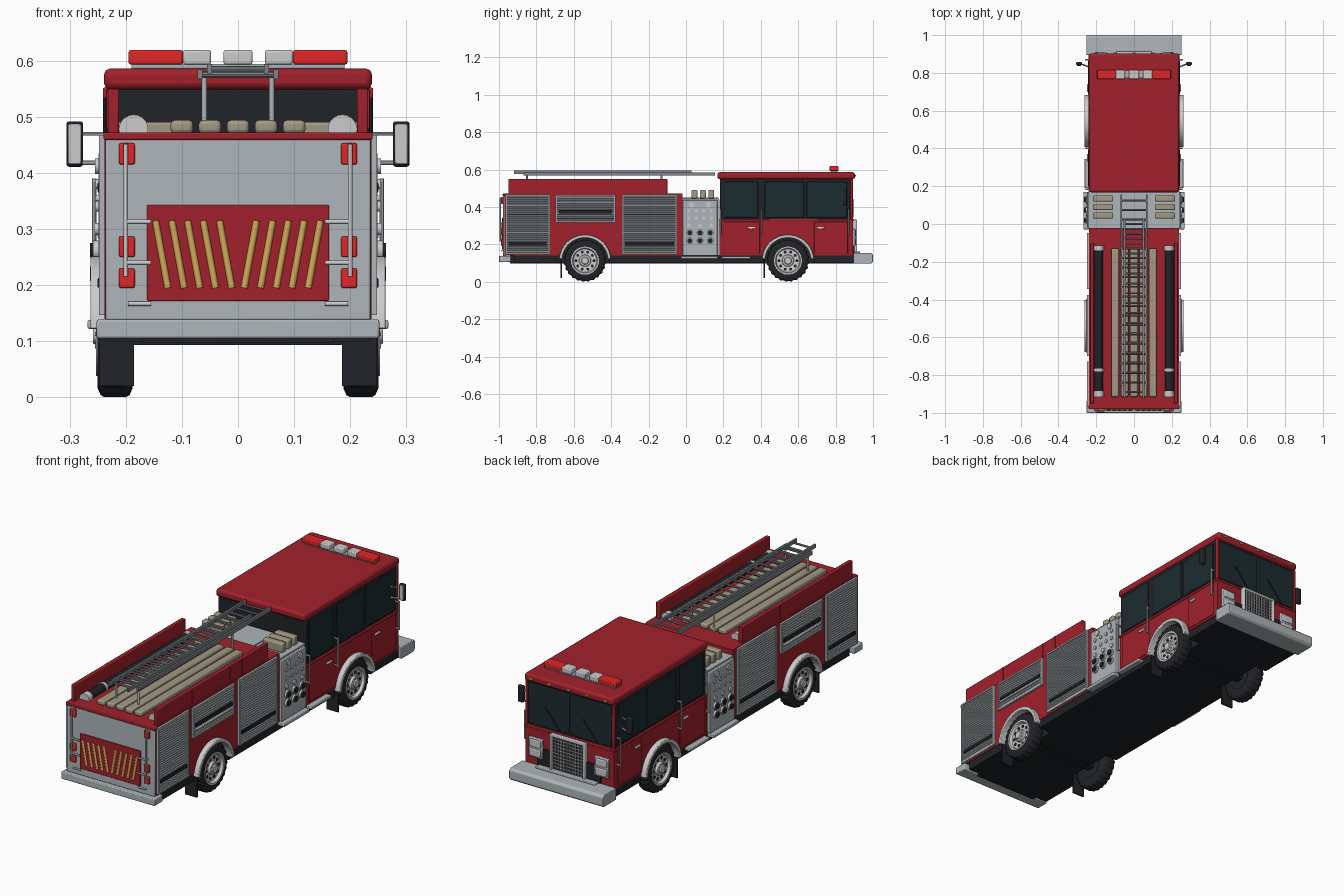
import bpy, bmesh, math
from mathutils import Vector, Matrix

if "Cube" in bpy.data.objects:
    bpy.data.objects.remove(bpy.data.objects["Cube"])

def mat(name, r, g, b):
    m = bpy.data.materials.new(name)
    m.diffuse_color = (r, g, b, 1)
    m.use_nodes = True
    m.node_tree.nodes["Principled BSDF"].inputs["Base Color"].default_value = m.diffuse_color
    return m

RED = mat("red", .36, .015, .025)
LAMP = mat("lamp_red", .75, .02, .02)
BLACK = mat("black", .015, .017, .02)
GLASS = mat("glass", .012, .025, .03)
TAN = mat("hose_tan", .36, .32, .23)
GOLD = mat("gold", .65, .42, .1)
STEEL = mat("steel", .42, .46, .48)
CHROME = mat("chrome", .68, .7, .7)
DGREY = mat("ladder_grey", .22, .24, .26)

def make(name, bm, m, mirror=False, bevel=0):
    bmesh.ops.recalc_face_normals(bm, faces=bm.faces)
    me = bpy.data.meshes.new(name)
    bm.to_mesh(me)
    bm.free()
    ob = bpy.data.objects.new(name, me)
    bpy.context.collection.objects.link(ob)
    me.materials.append(m)
    if bevel:
        b = ob.modifiers.new("bevel", 'BEVEL')
        b.width, b.segments, b.limit_method = bevel, 2, 'ANGLE'
    if mirror:
        ob.modifiers.new("mirror", 'MIRROR')
    return ob

def boxes(name, items, m, mirror=False, bevel=0):
    """each item: x0, x1, y0, y1, z0, z1"""
    bm = bmesh.new()
    for x0, x1, y0, y1, z0, z1 in items:
        M = Matrix.Translation(((x0+x1)/2, (y0+y1)/2, (z0+z1)/2)) @ Matrix.Diagonal((x1-x0, y1-y0, z1-z0, 1))
        bmesh.ops.create_cube(bm, size=1, matrix=M)
    return make(name, bm, m, mirror, bevel)

def rods(name, items, m, mirror=False, seg=12, bevel=0):
    """each item: start, end, radius"""
    bm = bmesh.new()
    for a, b, r in items:
        a, b = Vector(a), Vector(b)
        M = Matrix.Translation((a+b)/2) @ (b-a).to_track_quat('Z', 'Y').to_matrix().to_4x4()
        bmesh.ops.create_cone(bm, cap_ends=True, segments=seg, radius1=r, radius2=r, depth=(b-a).length, matrix=M)
    return make(name, bm, m, mirror, bevel)

def prism(name, pts, x0, x1, m, mirror=False, bevel=0):
    """(y, z) outline extruded along x"""
    bm = bmesh.new()
    f = bm.faces.new([bm.verts.new((x0, y, z)) for y, z in pts])
    g = bmesh.ops.extrude_face_region(bm, geom=[f])
    bmesh.ops.translate(bm, vec=(x1-x0, 0, 0), verts=[v for v in g['geom'] if isinstance(v, bmesh.types.BMVert)])
    return make(name, bm, m, mirror, bevel)

def lathe(name, prof, yc, zc, m, seg=40, lug=0):
    """(x, r) profile spun round an axle along x; lug deepens alternate tread steps"""
    bm = bmesh.new()
    rings = []
    for i in range(seg):
        a = 2*math.pi*i/seg
        rings.append([bm.verts.new((x, yc+(r-(lug if i % 4 < 2 and r > .1 else 0))*math.cos(a),
                                    zc+(r-(lug if i % 4 < 2 and r > .1 else 0))*math.sin(a))) for x, r in prof])
    for i in range(seg):
        p, q = rings[i], rings[(i+1) % seg]
        for k in range(len(prof)-1):
            bm.faces.new((p[k], p[k+1], q[k+1], q[k]))
    bmesh.ops.remove_doubles(bm, verts=bm.verts, dist=1e-5)
    return make(name, bm, m, True)

AX, R = .113, .126
def arched(y0, y1, z0, z1, yc):
    s = math.asin((z0-AX)/R)
    arc = [math.pi-s-(math.pi-2*s)*i/24 for i in range(25)]
    return [(y0, z0)] + [(yc+R*math.cos(a), AX+R*math.sin(a)) for a in arc] + [(y1, z0), (y1, z1), (y0, z1)]

# chassis
boxes("chassis", [(-.17, .17, -.94, .9, .098, .24)], BLACK)
boxes("underframe", [(-.235, .235, a, b, .1, .142) for a, b in ((-.92, -.67), (-.41, .41), (.68, .9))], BLACK)

# rear body and hose bed
prism("rear_body", arched(-.97, -.02, .14, .472, -.54), -.238, .238, RED)
boxes("hose_bed_walls", [(.212, .232, -.95, -.1, .47, .55)], RED, True, .003)
boxes("wall_ribs", [(.23, .234, y-.003, y+.003, .48, .548) for y in (-.68, -.39, -.3)], RED, True)
boxes("bed_hoses", [(x-.02, x+.02, -.915, -.13, .47, .494) for x in (-.1, -.05, 0, .05, .1)], TAN, False, .007)
rods("suction_hose", [((.186, -.9, .478), (.186, -.13, .478), .022)], BLACK, True, 20)
rods("suction_couplings", [((.186, a, .478), (.186, b, .478), .026) for a, b in ((-.915, -.885), (-.78, -.765), (-.14, -.115))], CHROME, True, 20)

# roller shutters
def shutter(name, y0, y1, z0, z1):
    n = int((z1-z0)/.011)
    h = (z1-z0)/n
    pts = [(.236, z0)]
    for i in range(n):
        pts += [(.241, z0+i*h), (.245, z0+(i+.25)*h), (.245, z0+(i+.75)*h)]
    pts += [(.241, z1), (.236, z1)]
    bm = bmesh.new()
    f = bm.faces.new([bm.verts.new((x, y0, z)) for x, z in pts])
    g = bmesh.ops.extrude_face_region(bm, geom=[f])
    bmesh.ops.translate(bm, vec=(0, y1-y0, 0), verts=[v for v in g['geom'] if isinstance(v, bmesh.types.BMVert)])
    make(name, bm, STEEL, True)
    t = .008
    boxes(name+"_frame", [(.236, .248, y0-t, y0, z0-t, z1+t), (.236, .248, y1, y1+t, z0-t, z1+t),
                          (.236, .248, y0, y1, z1, z1+t), (.236, .248, y0, y1, z0-t, z0)], STEEL, True)
    zb = z0+.04
    boxes(name+"_bar", [(.24, .25, y0+.01, y1-.01, zb, zb+.018)], BLACK, True, .002)

shutter("shutter_rear", -.958, -.735, .155, .46)
shutter("shutter_middle", -.69, -.385, .325, .455)
shutter("shutter_front", -.335, -.055, .155, .46)
boxes("middle_handle", [(.245, .254, -.68, -.395, .35, .36)], CHROME, True, .003)

# rear face
boxes("rear_panel", [(-.236, .236, -.978, -.965, .138, .46)], STEEL, False, .003)
boxes("rear_top_trim", [(-.24, .24, -.98, -.962, .459, .472)], RED, False, .003)
boxes("rear_bumper", [(-.252, .252, -1, -.935, .105, .139)], STEEL, False, .004)
boxes("rear_red_panel", [(-.162, .162, -.983, -.97, .172, .343)], RED, False, .002)
rods("rear_stripes", [((x, -.983, .315), (x+.022, -.983, .195), .006) for x in (-.147, -.118, -.09, -.062, -.033)], GOLD, True)
boxes("tail_lights", [(.184, .212, -.988, -.975, a, b) for a, b in ((.415, .453), (.25, .287), (.195, .23))], LAMP, True, .003)
rods("rear_rails", [((.2, -.993, .215), (.2, -.993, .452), .004)] +
     [((.155, -.993, z), (.2, -.993, z), .004) for z in (.313, .24)] + [((.155, -.985, .167), (.196, -.985, .167), .004)] +
     [((.2, -.993, z), (.2, -.972, z), .004) for z in (.22, .313, .448)], CHROME, True)

# two-section ladder
def ladder(name, hx, y0, y1, z0, z1, n):
    boxes(name+"_rails", [(hx-.009, hx, y0, y1, z0, z1)], DGREY, True)
    zc = (z0+z1)/2
    rods(name+"_rungs", [((-hx+.004, y0+.03+(y1-y0-.06)*i/(n-1), zc), (hx-.004, y0+.03+(y1-y0-.06)*i/(n-1), zc), .005)
                         for i in range(n)], DGREY, False, 8)
ladder("bed_ladder", .072, -.87, .155, .567, .584, 20)
ladder("fly_ladder", .055, -.92, .03, .577, .594, 18)
rods("ladder_supports", [((.06, y, .47), (.06, y, .57), .005) for y in (-.85, -.13)], STEEL, True)

# pump section
boxes("pump_core", [(-.232, .232, -.025, .18, .14, .44)], STEEL)
boxes("pump_panel", [(.23, .249, -.018, .168, .14, .436)], STEEL, True, .003)
boxes("crosslay_floor", [(-.075, .075, -.02, .175, .44, .452), (-.24, -.075, -.02, .175, .438, .446), (.075, .24, -.02, .175, .438, .446)], STEEL)
boxes("crosslay_hoses", [(.11, .217, y-.016, y+.016, .446, .491) for y in (.045, .09, .135)], TAN, True, .006)
small = [((.245, .015+.04*i, z), (.254, .015+.04*i, z), .009) for i in range(4) for z in (.34, .38)]
rods("gauges", small + [((.245, y, .412), (.255, y, .412), .014) for y in (.03, .12)] +
     [((.245, y, .3), (.256, y, .3), .011) for y in (.015, .075, .135)], CHROME, True, 16)
ports = [(.02, .22), (.075, .22), (.13, .22), (.02, .262), (.075, .262), (.13, .262)]
rods("outlet_rings", [((.245, y, z), (.258, y, z), .018) for y, z in ports], CHROME, True, 20)
rods("outlet_caps", [((.25, y, z), (.264, y, z), .013) for y, z in ports], BLACK, True, 16)
boxes("running_boards", [(.2, .268, -.028, .17, .122, .138), (.2, .262, .19, .345, .122, .136)], STEEL, True, .003)

# cab
prism("cab_body", arched(.18, .893, .14, .332, .545), -.238, .238, RED)
boxes("cab_greenhouse", [(-.235, .235, .182, .885, .33, .552)], BLACK, False, .006)
boxes("cab_roof", [(-.239, .239, .168, .903, .549, .586)], RED, False, .011)
boxes("side_windows", [(.234, .24, .205, .385, .345, .535), (.234, .24, .42, .63, .345, .535), (.234, .24, .645, .86, .345, .535)], GLASS, True, .003)
boxes("windshield", [(.006, .22, .882, .889, .343, .54)], GLASS, True, .003)
boxes("cab_belt_line", [(-.242, .242, .178, .896, .324, .336)], RED, False, .003)
boxes("cab_pillars", [(.226, .241, .878, .892, .33, .552)], RED, True, .003)
boxes("cab_doors", [(.236, .243, .2, .395, .15, .322), (.236, .243, .685, .865, .15, .322)], RED, True, .003)
boxes("door_handles", [(.242, .25, .33, .37, .282, .294), (.242, .25, .7, .74, .282, .294)], CHROME, True, .003)
rods("grab_rails", [((.256, y, .25), (.256, y, .39), .004) for y in (.185, .402, .87)] +
     [((.238, y, z), (.256, y, z), .004) for y in (.185, .402, .87) for z in (.255, .385)], CHROME, True, 10)
rods("wipers", [((.05, .893, .345), (.13, .893, .44), .003), ((-.15, .893, .345), (-.07, .893, .44), .003)], BLACK)

# grille, headlights, bumper
boxes("grille_back", [(-.085, .085, .89, .902, .155, .325)], BLACK)
boxes("grille_frame", [(-.095, -.083, .89, .915, .15, .33), (.083, .095, .89, .915, .15, .33),
                       (-.095, .095, .89, .915, .32, .332), (-.095, .095, .89, .915, .148, .16)], CHROME, False, .003)
boxes("grille_bars", [(-.07+.0155*i-.002, -.07+.0155*i+.002, .9, .908, .155, .325) for i in range(10)] +
      [(-.085, .085, .9, .907, .175+.0165*i-.0015, .175+.0165*i+.0015) for i in range(9)], CHROME)
boxes("headlight_bezels", [(.14, .215, .89, .905, .19, .285)], STEEL, True, .004)
boxes("headlight_lamps", [(.147, .208, .9, .91, a, a+.036) for a in (.197, .242)], CHROME, True, .004)
prism("front_bumper", [(.895, .097), (.99, .097), (1, .107), (1, .145), (.99, .155), (.895, .155)], -.252, .252, STEEL, False, .003)
boxes("bumper_plate", [(-.16, .16, .9, .93, .153, .162)], STEEL, False, .003)

# roof lights
boxes("lightbar_base", [(-.19, .19, .775, .81, .586, .594)], STEEL, False, .002)
boxes("lightbar_red", [(.098, .195, .768, .815, .593, .619)], LAMP, True, .004)
boxes("lightbar_clear", [(-.098, -.048, .768, .815, .593, .619), (-.026, .026, .768, .815, .593, .619), (.048, .098, .768, .815, .593, .619)], CHROME, False, .004)
boxes("marker_lights", [(x-.009, x+.009, .9, .908, .562, .572) for x in (-.2, -.1, 0, .1, .2)], GOLD, False, .002)

# mirrors
boxes("mirror_shell", [(.276, .306, .84, .858, .411, .492)], BLACK, True, .005)
boxes("mirror_glass", [(.28, .302, .837, .842, .416, .487)], CHROME, True, .002)
rods("mirror_arms", [((.235, .83, .418), (.282, .848, .418), .004), ((.235, .83, .47), (.282, .848, .47), .003)], CHROME, True, 8)

# wheels, fenders, mud flaps
for tag, yc in (("rear", -.54), ("front", .545)):
    lathe(tag+"_tyre", [(.188, .06), (.188, .097), (.193, .109), (.2, AX), (.238, AX), (.245, .109), (.25, .097), (.25, .074)], yc, AX, BLACK, 96, .005)
    lathe(tag+"_rim", [(.188, .06), (.19, 0), (.19, .06), (.246, .076), (.253, .075), (.253, .067), (.24, .062), (.238, .032),
                       (.25, .03), (.253, .02), (.258, .017), (.258, 0)][3:], yc, AX, CHROME)
    boxes(tag+"_axle", [(-.19, .19, yc-.02, yc+.02, AX-.02, AX+.02)], BLACK)
    lathe(tag+"_inner_disc", [(.192, .075), (.196, 0)], yc, AX, BLACK)
    ring = [(math.cos(2*math.pi*i/10), math.sin(2*math.pi*i/10)) for i in range(10)]
    rods(tag+"_rim_holes", [((.234, yc+.048*c, AX+.048*s), (.2415, yc+.048*c, AX+.048*s), .008) for c, s in ring], BLACK, True)
    rods(tag+"_lug_nuts", [((.245, yc+.024*c, AX+.024*s), (.255, yc+.024*c, AX+.024*s), .003) for c, s in ring], STEEL, True, 6)
    arc = [math.radians(4+172*i/28) for i in range(29)]
    prism(tag+"_fender", [(yc+.139*math.cos(a), AX+.139*math.sin(a)) for a in arc] +
          [(yc+.122*math.cos(a), AX+.122*math.sin(a)) for a in reversed(arc)], .225, .263, CHROME, True, .003)
    boxes(tag+"_mud_flap", [(.185, .248, yc-.13, yc-.122, .02, .14)], BLACK, True)

for ob in bpy.data.objects:
    ob.select_set(True)
    bpy.context.view_layer.objects.active = ob
bpy.ops.object.shade_smooth_by_angle(angle=math.radians(35))
